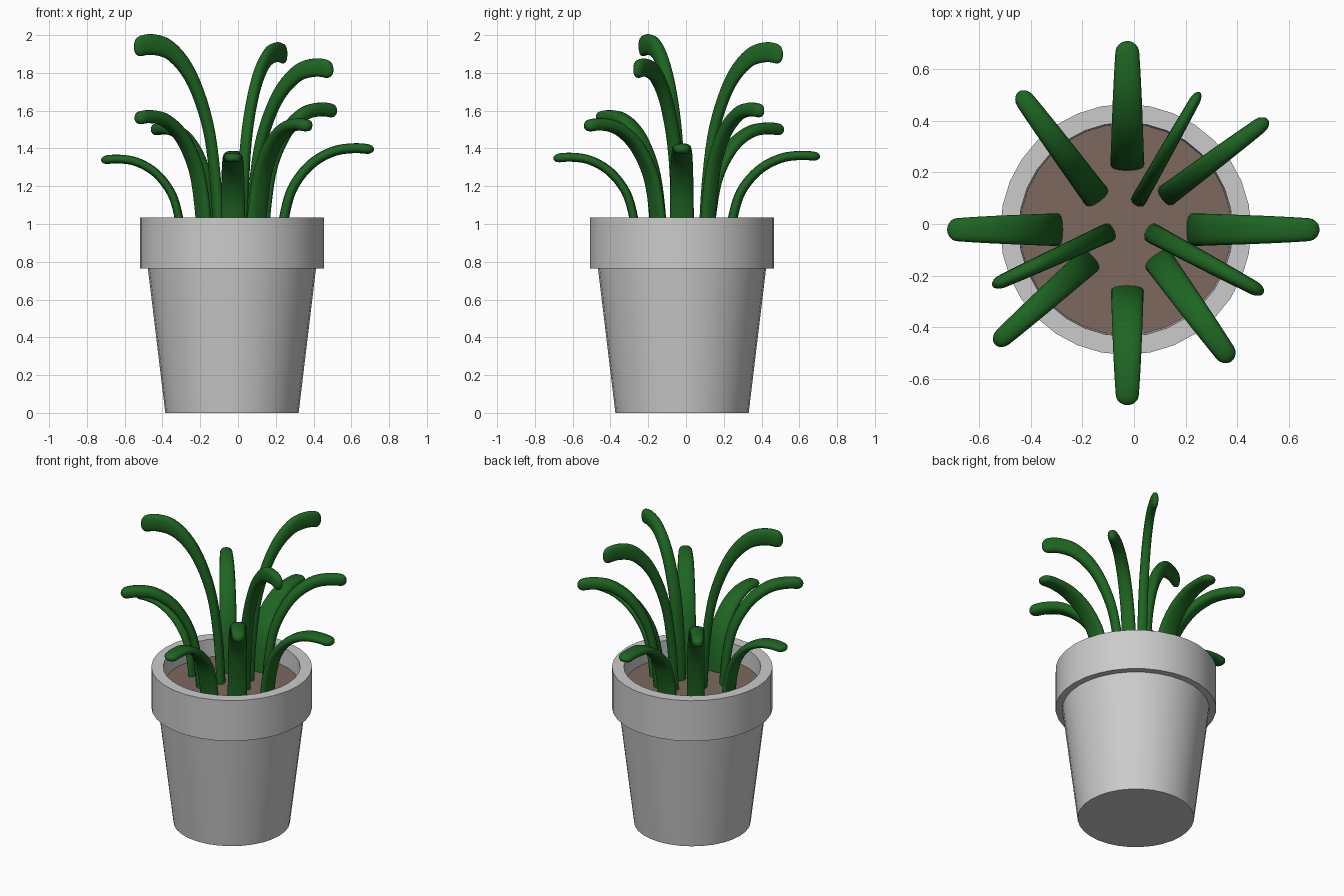
import bpy, bmesh, math
from mathutils import Vector

if "Cube" in bpy.data.objects:
    bpy.data.objects.remove(bpy.data.objects["Cube"])

CX, CY = -0.032, -0.021      # pot axis
SOIL_Z, SIDES = 0.92, 32


def material(name, color):
    m = bpy.data.materials.new(name)
    m.diffuse_color = (*color, 1)
    m.use_nodes = True
    m.node_tree.nodes["Principled BSDF"].inputs["Base Color"].default_value = m.diffuse_color
    return m


def finish(name, bm, mat=None, angle=35):
    bmesh.ops.recalc_face_normals(bm, faces=bm.faces)
    me = bpy.data.meshes.new(name)
    bm.to_mesh(me)
    bm.free()
    ob = bpy.data.objects.new(name, me)
    bpy.context.collection.objects.link(ob)
    if mat:
        me.materials.append(mat)
    bpy.ops.object.select_all(action='DESELECT')
    ob.select_set(True)
    bpy.context.view_layer.objects.active = ob
    bpy.ops.object.shade_smooth_by_angle(angle=math.radians(angle))
    return ob


def loft(bm, rings, cap_end=True):
    """Skin a list of closed rings of points, capping the ends."""
    vs = [[bm.verts.new(p) for p in r] for r in rings]
    n = len(vs[0])
    for a, b in zip(vs, vs[1:]):
        for i in range(n):
            j = (i + 1) % n
            bm.faces.new((a[i], a[j], b[j], b[i]))
    bm.faces.new(vs[0])
    if cap_end:
        bm.faces.new(vs[-1])


def circle(r, z):
    return [(CX + r * math.cos(2 * math.pi * i / SIDES),
             CY + r * math.sin(2 * math.pi * i / SIDES), z) for i in range(SIDES)]


leaf_mat = material("leaf_green", (0.013, 0.13, 0.016))
soil_mat = material("soil_brown", (0.2, 0.14, 0.11))

# Pot: tapered body, stepped rim and inner wall
bm = bmesh.new()
loft(bm, [circle(r, z) for r, z in [(0.353, 0), (0.445, 0.765), (0.487, 0.765),
          (0.487, 1.035), (0.415, 1.035), (0.41, SOIL_Z)]], cap_end=False)
finish("pot", bm)

# Soil disc
bm = bmesh.new()
bm.faces.new([bm.verts.new(p) for p in circle(0.41, SOIL_Z)])
finish("soil", bm, soil_mat)

# Leaf centre line in unit space: u outward, v up
CURVE = [(0.055, 0), (0.09, 0.28), (0.175, 0.56), (0.355, 0.79),
         (0.58, 0.92), (0.80, 0.955), (1.0, 0.94)]


def spline(points, steps):
    """Catmull-Rom points through the control points."""
    p = [Vector(q) for q in points]
    p = [2 * p[0] - p[1]] + p + [2 * p[-1] - p[-2]]
    out = []
    for a, b, c, d in zip(p, p[1:], p[2:], p[3:]):
        for k in range(steps):
            t = k / steps
            out.append(0.5 * (2 * b + (c - a) * t + (2 * a - 5 * b + 4 * c - d) * t * t
                              + (3 * b - a - 3 * c + d) * t ** 3))
    return out + [p[-2]]


def leaf(name, inner, tip, top, width):
    """Flattened curved blade stretched between its inner edge, tip and top height."""
    inner, tip = Vector((*inner, 0)), Vector((*tip, 0))
    out = tip - inner
    side = Vector((-out.y, out.x, 0)).normalized()
    path = spline(CURVE, 5)
    last = len(path) - 1
    # finer rings for the rounded tip
    a, b = path[-3], path[-1]
    path = path[:-2] + [a.lerp(b, t) for t in (0.4, 0.65, 0.82, 0.93, 0.99)]
    rings = []
    for i, c in enumerate(path):
        t = (path[min(i + 1, len(path) - 1)] - path[max(i - 1, 0)]).normalized()
        n = Vector((-t.y, t.x))
        s = min(i / last, 1)
        e = max(0, 1 - (1.0 - c.x) / 0.075)          # position within the tip cap
        cap = math.sqrt(max(0.02, 1 - e * e))
        hw = width / 2 * (1 - 0.35 * s ** 2) * cap
        ht = 0.05 * cap
        ring = []
        for k in range(16):
            q = 2 * math.pi * k / 16
            cs, sn = math.cos(q), math.sin(q)
            x = math.copysign(abs(cs) ** 0.8, cs) * hw
            y = math.copysign(abs(sn) ** 0.8, sn) * ht
            uv = c + n * y
            ring.append(inner + out * uv.x + side * x
                        + Vector((0, 0, 0.9 + (top - 0.9) * uv.y)))
        rings.append(ring)
    bm = bmesh.new()
    loft(bm, rings)
    finish(name, bm, leaf_mat, 60)


# Leaves: inner edge, tip, top height, width
LEAVES = [
    ((0.20, -0.022), (0.72, -0.022), 1.425, 0.128),
    ((0.105, 0.095), (0.52, 0.405), 1.64, 0.088),
    ((0.005, 0.07), (0.255, 0.512), 1.957, 0.06),
    ((-0.026, 0.203), (-0.026, 0.71), 1.385, 0.132),
    ((-0.13, 0.085), (-0.448, 0.513), 1.535, 0.108),
    ((-0.272, -0.022), (-0.725, -0.022), 1.365, 0.128),
    ((-0.075, -0.022), (-0.55, -0.24), 2.0, 0.075),
    ((-0.155, -0.125), (-0.54, -0.467), 1.60, 0.105),
    ((-0.026, -0.235), (-0.026, -0.703), 1.375, 0.128),
    ((0.078, -0.118), (0.378, -0.533), 1.557, 0.118),
    ((0.045, -0.022), (0.503, -0.268), 1.872, 0.078),
]
for i, args in enumerate(LEAVES, 1):
    leaf(f"leaf_{i:02d}", *args)
